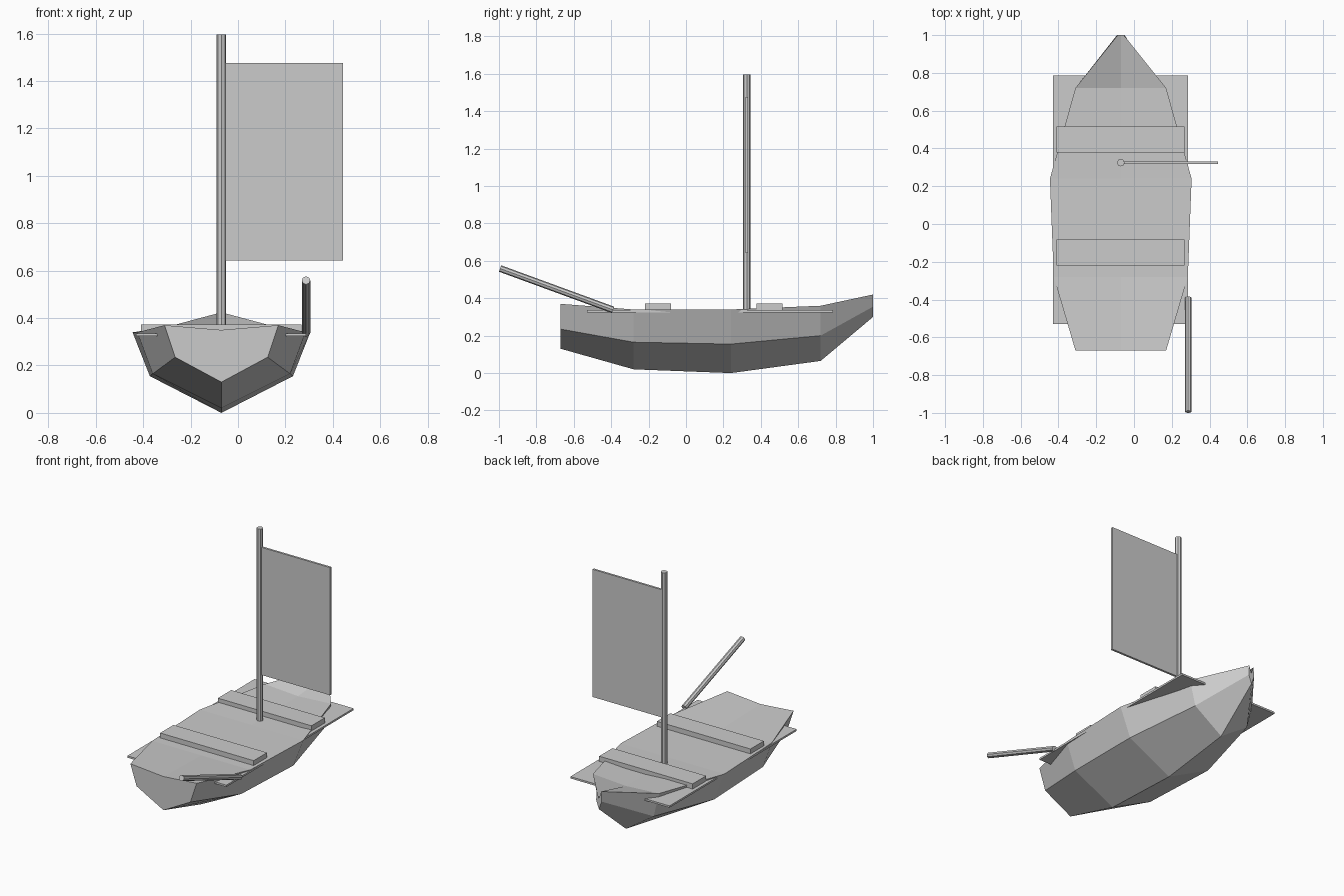
import bpy, bmesh
from mathutils import Vector

cube = bpy.data.objects.get("Cube")
if cube:
    bpy.data.objects.remove(cube)

grey = bpy.data.materials.new("plain grey")
grey.use_nodes = True
grey.diffuse_color = (0.6, 0.6, 0.6, 1)
grey.node_tree.nodes["Principled BSDF"].inputs["Base Color"].default_value = (0.6, 0.6, 0.6, 1)

CENTRE = -0.07  # keel line in x


def finish(name, bm):
    bmesh.ops.recalc_face_normals(bm, faces=bm.faces)
    mesh = bpy.data.meshes.new(name)
    bm.to_mesh(mesh)
    bm.free()
    mesh.materials.append(grey)
    obj = bpy.data.objects.new(name, mesh)
    bpy.context.collection.objects.link(obj)
    return obj


def box(name, low, high):
    low, high = Vector(low), Vector(high)
    bm = bmesh.new()
    bmesh.ops.create_cube(bm, size=1)
    bmesh.ops.scale(bm, vec=high - low, verts=bm.verts)
    bmesh.ops.translate(bm, vec=(low + high) / 2, verts=bm.verts)
    return finish(name, bm)


def pole(name, start, end, radius):
    start, end = Vector(start), Vector(end)
    axis = end - start
    bm = bmesh.new()
    bmesh.ops.create_cone(bm, cap_ends=True, segments=8, radius1=radius,
                          radius2=radius, depth=axis.length)
    obj = finish(name, bm)
    obj.location = (start + end) / 2
    obj.rotation_euler = axis.to_track_quat("Z", "Y").to_euler()
    return obj


# Hull: y, keel z, chine half width and z, rail half width and z, deck centre z
stations = [
    (-0.67, 0.13, 0.195, 0.235, 0.24, 0.37, 0.35),
    (-0.28, 0.02, 0.29, 0.165, 0.355, 0.34, 0.34),
    (0.24, 0.0, 0.302, 0.155, 0.375, 0.34, 0.34),
    (0.72, 0.065, 0.2, 0.2, 0.24, 0.36, 0.345),
    (1.0, 0.30, 0.02, 0.355, 0.016, 0.42, 0.37),
]
bm = bmesh.new()
rings = []
for y, keel, chine_w, chine_z, rail_w, rail_z, deck in stations:
    section = [(0, keel), (chine_w, chine_z), (rail_w, rail_z),
               (0, deck), (-rail_w, rail_z), (-chine_w, chine_z)]
    rings.append([bm.verts.new((CENTRE + x, y, z)) for x, z in section])
for a, b in zip(rings, rings[1:]):
    for i in range(6):
        j = (i + 1) % 6
        bm.faces.new((a[i], a[j], b[j], b[i]))
bm.faces.new(rings[0])
bm.faces.new(rings[-1])
finish("hull", bm)

# Deck board reaching past the hull sides
box("deck_board", (-0.43, -0.53, 0.324), (0.287, 0.785, 0.336))

# Benches
for name, y in (("rear_bench", -0.15), ("front_bench", 0.447)):
    box(name, (-0.41, y - 0.069, 0.338), (0.267, y + 0.069, 0.372))

# Mast and sail
pole("mast", (CENTRE, 0.325, 0.325), (CENTRE, 0.325, 1.597), 0.02)
box("sail", (CENTRE, 0.318, 0.642), (0.444, 0.332, 1.477))

# Steering oar
pole("steering_oar", (0.287, -0.39, 0.338), (0.287, -0.994, 0.559), 0.018)
